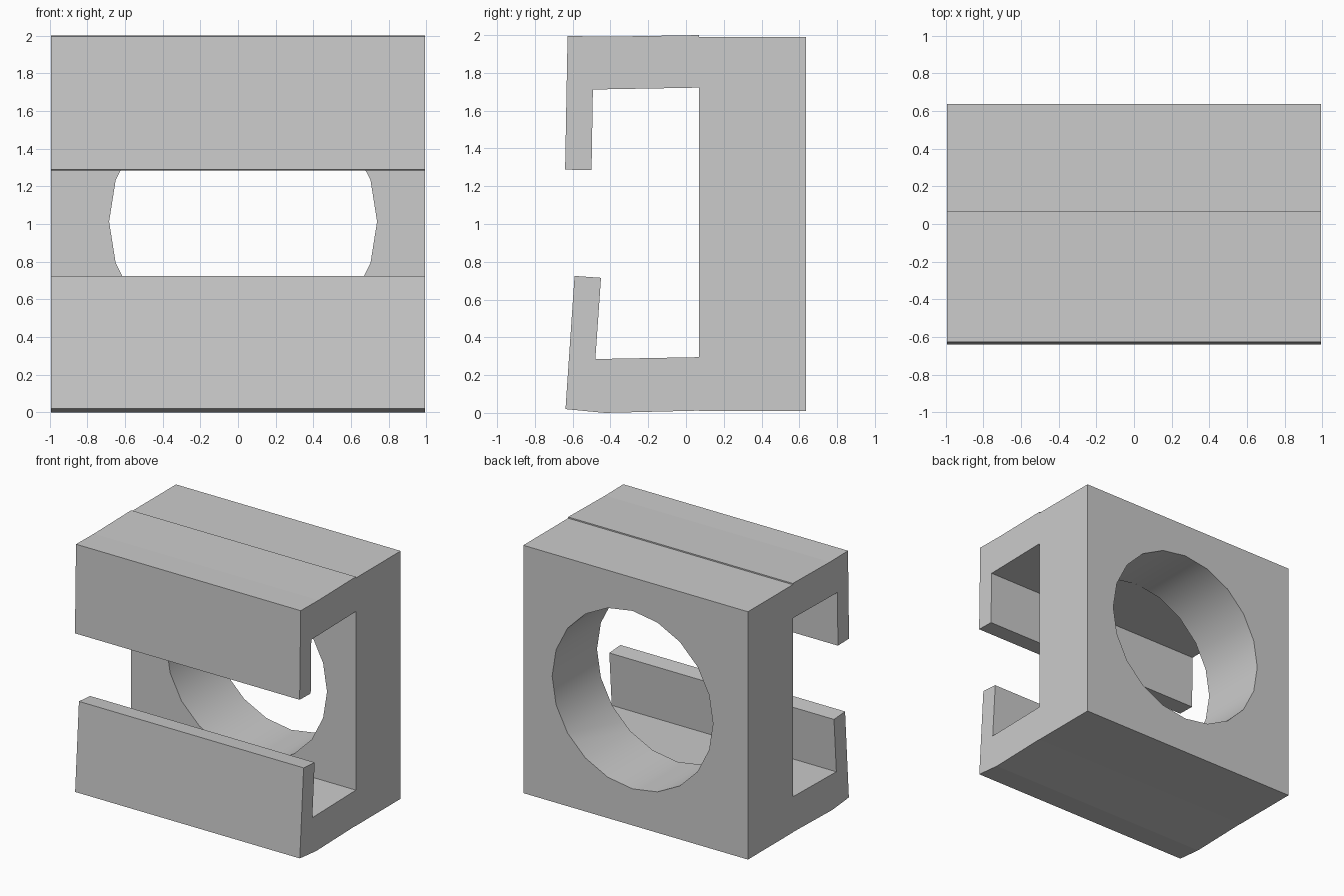
import bpy
import bmesh
import math

cube = bpy.data.objects.get("Cube")
if cube:
    bpy.data.objects.remove(cube, do_unlink=True)

HALF_WIDTH = 0.993

grey = bpy.data.materials.new("plain grey")
grey.use_nodes = True
colour = (0.6, 0.6, 0.6, 1)
grey.diffuse_color = colour
grey.node_tree.nodes["Principled BSDF"].inputs["Base Color"].default_value = colour


def extrude_profile(name, profile):
    """Extrude a (y, z) outline across the full width."""
    bm = bmesh.new()
    face = bm.faces.new([bm.verts.new((-HALF_WIDTH, y, z)) for y, z in profile])
    result = bmesh.ops.extrude_face_region(bm, geom=[face])
    moved = [v for v in result["geom"] if isinstance(v, bmesh.types.BMVert)]
    bmesh.ops.translate(bm, verts=moved, vec=(2 * HALF_WIDTH, 0, 0))
    bmesh.ops.recalc_face_normals(bm, faces=bm.faces)
    mesh = bpy.data.meshes.new(name)
    bm.to_mesh(mesh)
    bm.free()
    mesh.materials.append(grey)
    obj = bpy.data.objects.new(name, mesh)
    bpy.context.collection.objects.link(obj)
    return obj


# Thick back block
block = extrude_profile("back_block", [(0.07, 0.01), (0.636, 0.01),
                                       (0.636, 1.99), (0.07, 1.99)])

# Twenty-sided round hole through the block
bpy.ops.mesh.primitive_cylinder_add(vertices=20, radius=0.711, depth=2,
                                    location=(0.027, 0.35, 1.013),
                                    rotation=(math.pi / 2, 0, math.pi))
cutter = bpy.context.object
cutter.name = "hole_cutter"
# Turn the ring so that a corner lies on the horizontal axis
cutter.data.materials.append(grey)
cut = block.modifiers.new("round_hole", "BOOLEAN")
cut.operation = "DIFFERENCE"
cut.solver = "EXACT"
cut.object = cutter
bpy.context.view_layer.objects.active = block
bpy.ops.object.modifier_apply(modifier=cut.name)
bpy.data.objects.remove(cutter, do_unlink=True)

# Upper hook with a straight hanging lip
extrude_profile("upper_hook", [(0.07, 2.0), (-0.4, 1.992), (-0.627, 1.995),
                               (-0.64, 1.288), (-0.5, 1.285),
                               (-0.493, 1.712), (0.07, 1.722)])

# Lower hook with a lip leaning inward
extrude_profile("lower_hook", [(0.07, 0.012), (-0.43, 0.0), (-0.638, 0.02),
                               (-0.59, 0.725), (-0.45, 0.715),
                               (-0.48, 0.285), (0.07, 0.295)])

# Smooth the hole wall, keep the box edges sharp
bpy.ops.object.select_all(action="DESELECT")
block.select_set(True)
bpy.context.view_layer.objects.active = block
bpy.ops.object.shade_smooth_by_angle(angle=math.radians(30))
